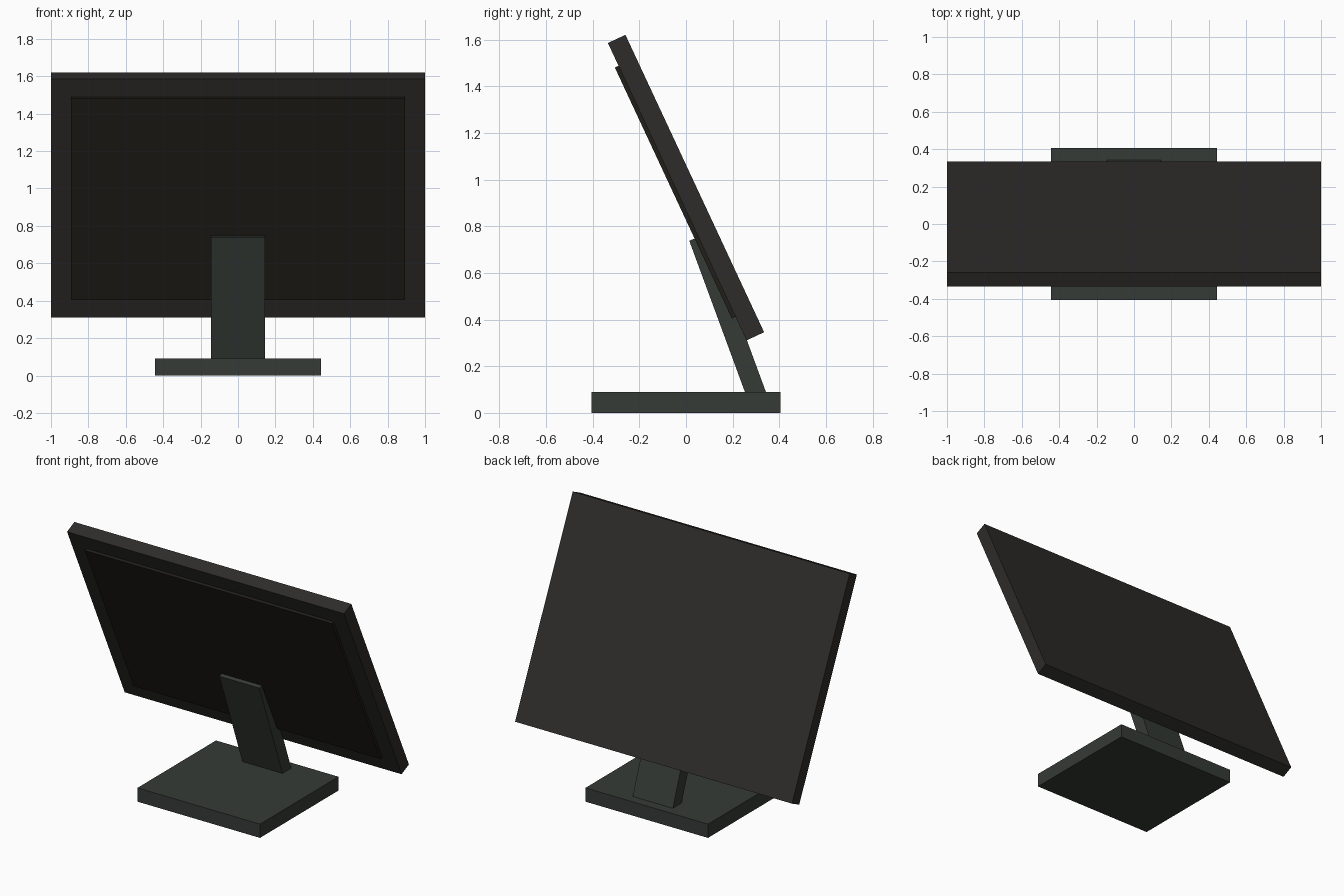
import bpy
from math import radians
from mathutils import Matrix, Vector

if "Cube" in bpy.data.objects:
    bpy.data.objects.remove(bpy.data.objects["Cube"])


def material(name, rgb):
    m = bpy.data.materials.new(name)
    m.diffuse_color = (*rgb, 1)
    m.use_nodes = True
    m.node_tree.nodes["Principled BSDF"].inputs["Base Color"].default_value = m.diffuse_color
    return m


def box(name, size, centre, mat, tilt=0):
    """Box of full dimensions `size`, leaned towards the front by `tilt` degrees."""
    bpy.ops.mesh.primitive_cube_add(size=1, location=centre)
    ob = bpy.context.object
    ob.name = name
    ob.data.transform(Matrix.Diagonal((*size, 1)))
    ob.rotation_euler.x = radians(tilt)
    ob.data.materials.append(mat)
    return ob


stand_mat = material("stand_grey", (0.036, 0.043, 0.037))
case_mat = material("case_black", (0.027, 0.025, 0.023))
screen_mat = material("screen_glass", (0.015, 0.013, 0.009))

LEAN = 25
PANEL = Vector((0, 0, 0.966))

# Foot and leaning neck, the neck end sunk into the foot
box("base", (0.885, 0.81, 0.09), (0, 0, 0.045), stand_mat)
box("neck", (0.29, 0.0846, 0.744), (0, 0.182, 0.404), stand_mat, 20.2)

# Monitor housing
box("housing", (2.0, 0.083, 1.407), PANEL, case_mat, LEAN)

# Screen plate standing slightly proud of the housing front
offset = Matrix.Rotation(radians(LEAN), 3, 'X') @ Vector((0, -0.044, 0.002))
box("screen", (1.785, 0.03, 1.188), PANEL + offset, screen_mat, LEAN)
